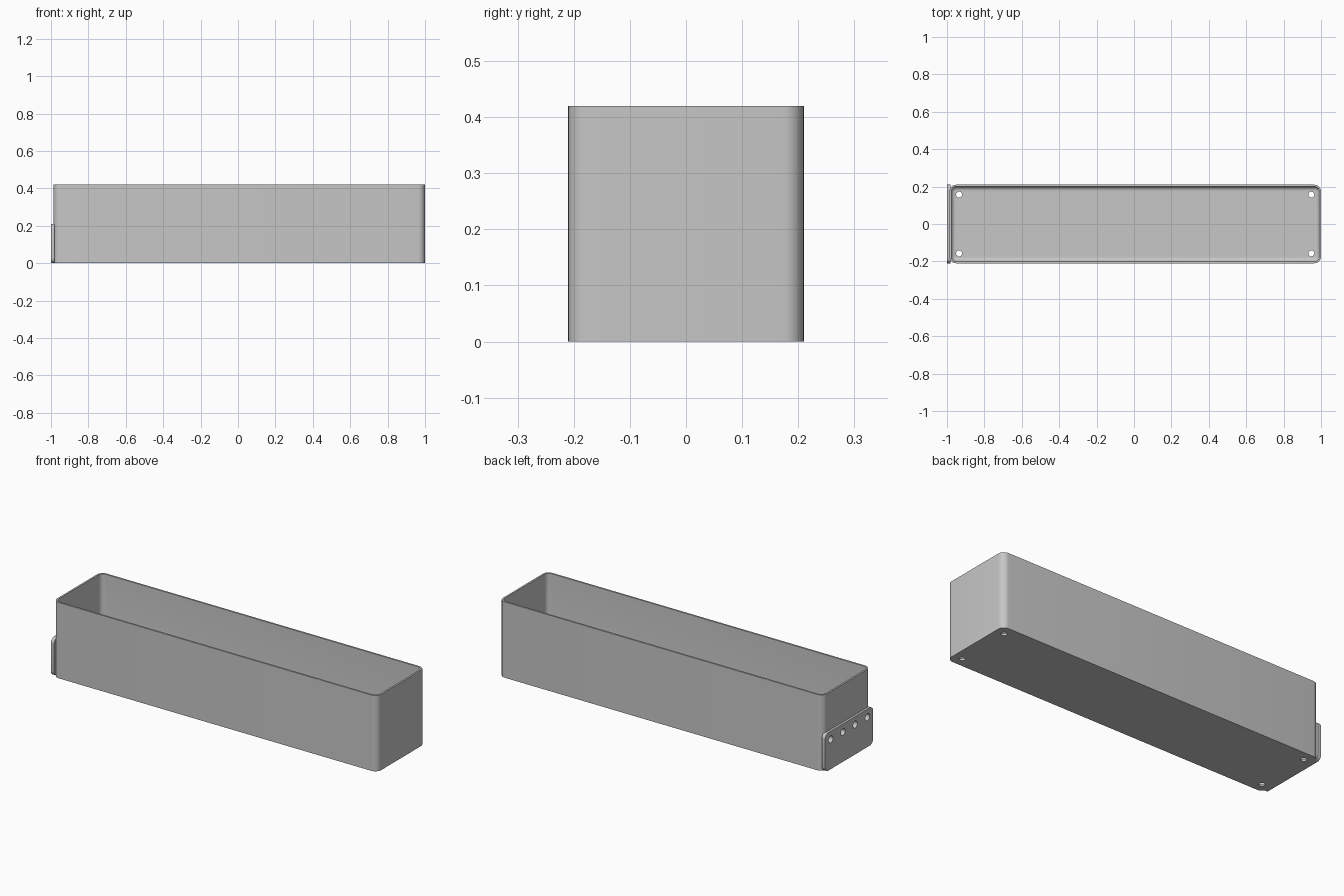
import bpy, bmesh
from math import pi, cos, sin, radians

cube = bpy.data.objects.get("Cube")
if cube:
    bpy.data.objects.remove(cube, do_unlink=True)

grey = bpy.data.materials.new("plain grey")
grey.use_nodes = True
color = (0.57, 0.57, 0.57, 1)
grey.diffuse_color = color
grey.node_tree.nodes["Principled BSDF"].inputs["Base Color"].default_value = color


def rounded_rect(hx, hy, r, steps=8):
    """Outline of a rounded rectangle, counter-clockwise."""
    pts = []
    for k, (sx, sy) in enumerate([(1, 1), (-1, 1), (-1, -1), (1, -1)]):
        for i in range(steps + 1):
            a = (k + i / steps) * pi / 2
            pts.append((sx * (hx - r) + r * cos(a), sy * (hy - r) + r * sin(a)))
    return pts


def loft(name, rings):
    """Skin closed rings of points and cap both ends."""
    bm = bmesh.new()
    loops = [[bm.verts.new(p) for p in ring] for ring in rings]
    n = len(loops[0])
    for a, b in zip(loops, loops[1:]):
        for i in range(n):
            j = (i + 1) % n
            bm.faces.new((a[i], a[j], b[j], b[i]))
    bm.faces.new(loops[0][::-1])
    bm.faces.new(loops[-1])
    bmesh.ops.recalc_face_normals(bm, faces=bm.faces)
    mesh = bpy.data.meshes.new(name)
    bm.to_mesh(mesh)
    bm.free()
    mesh.materials.append(grey)
    obj = bpy.data.objects.new(name, mesh)
    bpy.context.collection.objects.link(obj)
    return obj


def drill(obj, spots, radius, depth, rotation=(0, 0, 0)):
    """Cut a round hole through the object at each spot."""
    bpy.context.view_layer.update()
    for spot in spots:
        bpy.ops.mesh.primitive_cylinder_add(vertices=24, radius=radius, depth=depth,
                                            location=spot, rotation=rotation)
        cutter = bpy.context.object
        cutter.name = "hole_cutter"
        cutter.hide_render = True
        cutter.data.materials.append(grey)
        bpy.ops.object.select_all(action='DESELECT')
        obj.select_set(True)
        bpy.context.view_layer.objects.active = obj
        mod = obj.modifiers.new("hole", 'BOOLEAN')
        mod.operation = 'DIFFERENCE'
        mod.solver = 'EXACT'
        mod.object = cutter
        bpy.ops.object.modifier_apply(modifier=mod.name)
        bpy.data.objects.remove(cutter, do_unlink=True)


def smooth(obj):
    bpy.ops.object.select_all(action='DESELECT')
    obj.select_set(True)
    bpy.context.view_layer.objects.active = obj
    bpy.ops.object.shade_smooth_by_angle(angle=radians(35))


# Open tray: outer wall, rim, inner wall and a filleted floor
X0, X1, HY, H = -0.987, 1.0, 0.21, 0.42
WALL, FLOOR, CORNER, FILLET = 0.01, 0.01, 0.036, 0.022
cx, hx = (X0 + X1) / 2, (X1 - X0) / 2


def tray_ring(inset, z):
    r = max(CORNER - inset, 0.003)
    return [(cx + x, y, z) for x, y in rounded_rect(hx - inset, HY - inset, r)]


rings = [tray_ring(0, 0), tray_ring(0, H), tray_ring(WALL, H)]
for i in range(7):
    a = i / 6 * pi / 2
    rings.append(tray_ring(WALL + FILLET * (1 - cos(a)), FLOOR + FILLET * (1 - sin(a))))
tray = loft("tray", rings)

# Mounting plate on the end wall
PLATE_H = 0.21
plate = loft("mounting_plate", [
    [(x, y, z + PLATE_H / 2) for y, z in rounded_rect(HY, PLATE_H / 2, 0.028)]
    for x in (-1.0, -0.98)])

# Drain holes in the floor
drill(tray, [(cx + sx * 0.942, sy * 0.157, 0) for sx in (-1, 1) for sy in (-1, 1)],
      0.016, 0.06)

# Row of screw holes through the plate and the wall behind it
screw_spots = [(-0.985, -0.16 + i * 0.32 / 3, 0.165) for i in range(4)]
for part in (tray, plate):
    drill(part, screw_spots, 0.019, 0.08, (0, pi / 2, 0))
    smooth(part)
